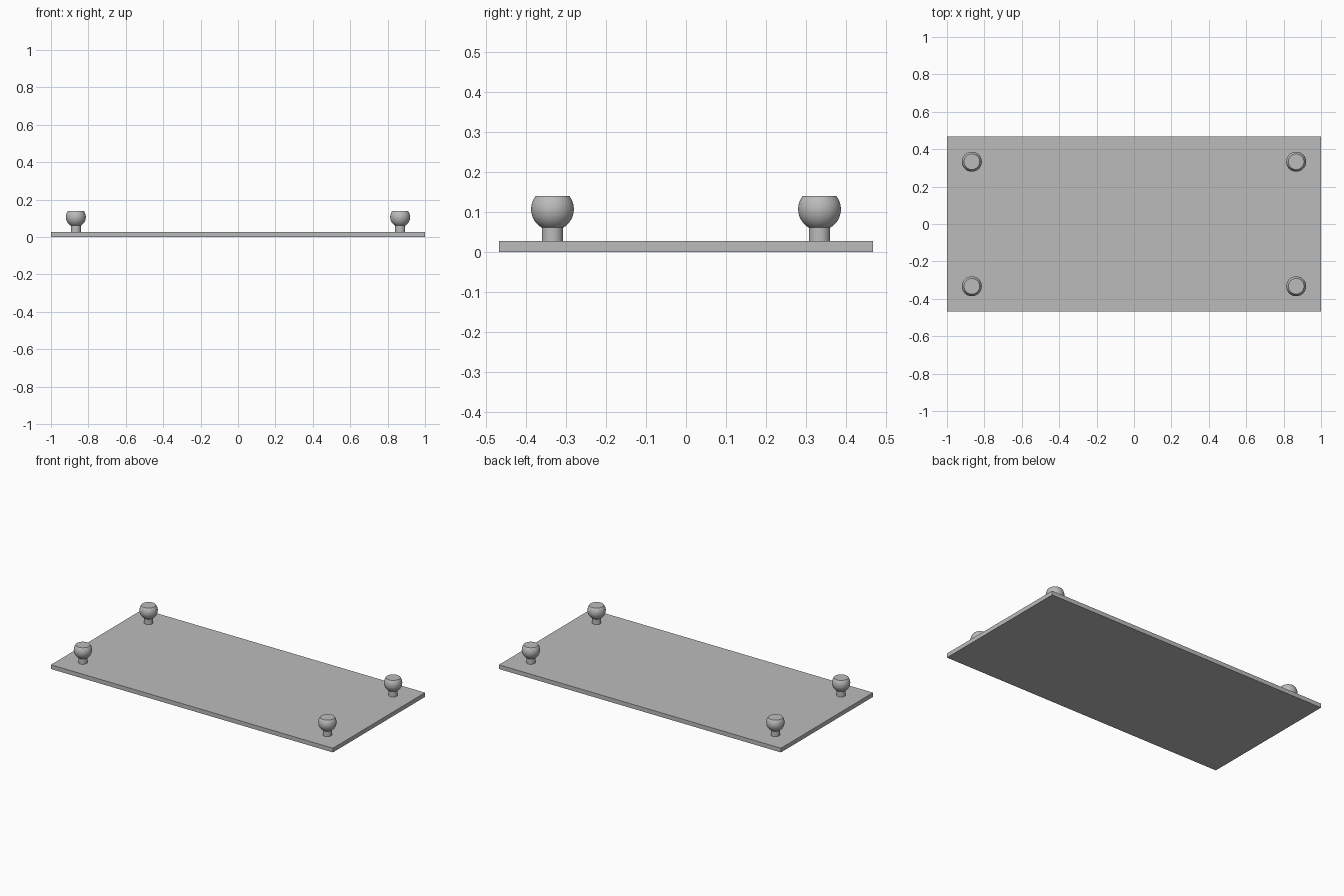
import bpy, bmesh
from math import radians, sin, cos, asin, pi

cube = bpy.data.objects.get("Cube")
if cube:
    bpy.data.objects.remove(cube, do_unlink=True)

grey = bpy.data.materials.new("plain grey")
grey.use_nodes = True
color = (0.5, 0.5, 0.5, 1)
grey.diffuse_color = color
grey.node_tree.nodes["Principled BSDF"].inputs["Base Color"].default_value = color

THICK = 0.027
BALL_R, BALL_Z, STEM_R, TOP_Z = 0.0533, 0.107, 0.0267, 0.14


def finish(name, bm, location):
    mesh = bpy.data.meshes.new(name)
    bmesh.ops.recalc_face_normals(bm, faces=bm.faces)
    bm.to_mesh(mesh)
    bm.free()
    mesh.materials.append(grey)
    obj = bpy.data.objects.new(name, mesh)
    obj.location = location
    bpy.context.collection.objects.link(obj)
    return obj


# Flat rectangular plate
bm = bmesh.new()
bmesh.ops.create_cube(bm, size=1)
bmesh.ops.scale(bm, vec=(2, 0.933, THICK), verts=bm.verts)
finish("base_plate", bm, (0, 0, THICK / 2))

# Knob profile: stem, then a ball with a flat top
start = -pi / 2 + asin(STEM_R / BALL_R)
end = asin((TOP_Z - BALL_Z) / BALL_R)
STEPS = 16
profile = [(0, THICK), (STEM_R, THICK)]
for i in range(STEPS + 1):
    a = start + (end - start) * i / STEPS
    profile.append((BALL_R * cos(a), BALL_Z + BALL_R * sin(a)))
profile.append((0, TOP_Z))


def knob(name, x, y):
    bm = bmesh.new()
    verts = [bm.verts.new((r, 0, z)) for r, z in profile]
    edges = [bm.edges.new(pair) for pair in zip(verts, verts[1:])]
    bmesh.ops.spin(bm, geom=verts + edges, cent=(0, 0, 0), axis=(0, 0, 1),
                   angle=2 * pi, steps=48)
    bmesh.ops.remove_doubles(bm, verts=bm.verts, dist=0.0001)
    obj = finish(name, bm, (x, y, 0))
    bpy.ops.object.select_all(action="DESELECT")
    obj.select_set(True)
    bpy.context.view_layer.objects.active = obj
    bpy.ops.object.shade_smooth_by_angle(angle=radians(30))


# One knob near each corner
for side, x in (("left", 0.867), ("right", -0.867)):
    for end_name, y in (("front", -0.333), ("back", 0.333)):
        knob(f"{end_name}_{side}_knob", x, y)
